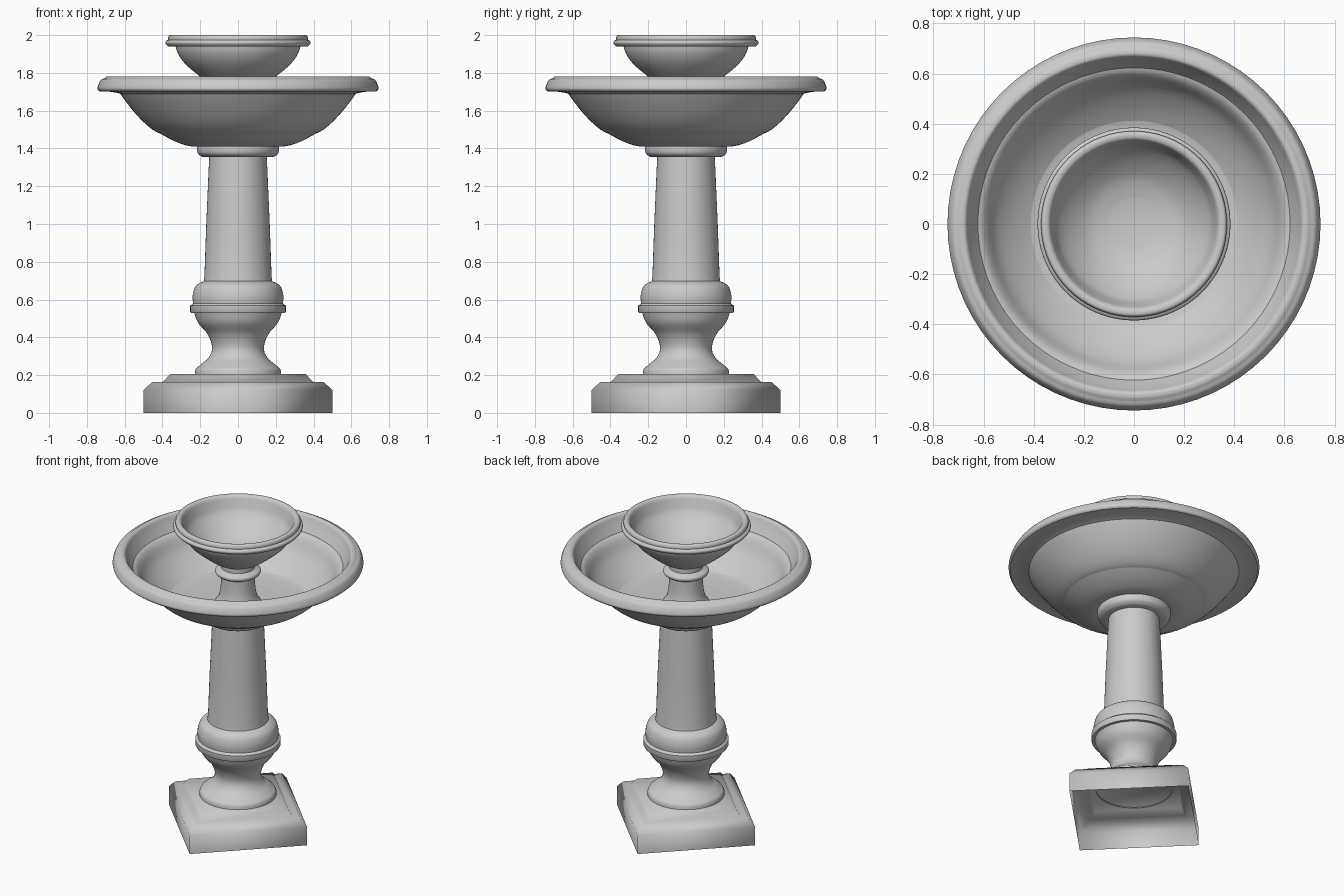
import bpy, bmesh, math

stone = bpy.data.materials.new("grey stone")
stone.diffuse_color = (0.6, 0.6, 0.6, 1)


def spline(pts, n=4):
    """Smooth curve through the given (radius, height) points."""
    out = []
    for i in range(len(pts) - 1):
        p0, p1, p2 = pts[max(i - 1, 0)], pts[i], pts[i + 1]
        p3 = pts[min(i + 2, len(pts) - 1)]
        for k in range(n):
            t = k / n
            out.append(tuple(
                0.5 * (2 * b + (c - a) * t + (2 * a - 5 * b + 4 * c - d) * t * t
                       + (3 * b - a - 3 * c + d) * t ** 3)
                for a, b, c, d in zip(p0, p1, p2, p3)))
    return out + [pts[-1]]


def lathe(name, profile, sides=72, angle=35):
    """Revolve a profile, given from the bottom outside to the top inside."""
    bm = bmesh.new()
    rings = []
    for r, z in profile:
        if r < 1e-4:
            rings.append([bm.verts.new((0, 0, z))] * sides)
        else:
            rings.append([bm.verts.new((r * math.cos(2 * math.pi * i / sides),
                                        r * math.sin(2 * math.pi * i / sides), z))
                          for i in range(sides)])
    for lo, hi in zip(rings, rings[1:]):
        for i in range(sides):
            j = (i + 1) % sides
            bm.faces.new(list(dict.fromkeys((lo[i], lo[j], hi[j], hi[i]))))
    me = bpy.data.meshes.new(name)
    bm.to_mesh(me)
    bm.free()
    me.materials.append(stone)
    ob = bpy.data.objects.new(name, me)
    bpy.context.collection.objects.link(ob)
    bpy.ops.object.select_all(action='DESELECT')
    ob.select_set(True)
    bpy.context.view_layer.objects.active = ob
    bpy.ops.object.shade_smooth_by_angle(angle=math.radians(angle))
    return ob


# Square stepped plinth, corners on the axes, open underneath
lathe("plinth", [(0.5, 0), (0.5, 0.12), (0.455, 0.163), (0.395, 0.165),
                 (0.36, 0.205), (0, 0.205)], sides=4, angle=180)

# Baluster foot, ring and tapering shaft
lathe("column",
      [(0.228, 0.2), (0.228, 0.222)]
      + spline([(0.222, 0.235), (0.195, 0.258), (0.155, 0.293), (0.137, 0.345),
                (0.16, 0.415), (0.21, 0.475), (0.232, 0.53)])
      + [(0.25, 0.53), (0.253, 0.535), (0.253, 0.568), (0.243, 0.575)]
      + spline([(0.238, 0.58), (0.24, 0.62), (0.228, 0.665), (0.205, 0.687),
                (0.181, 0.697)])
      + [(0.178, 0.72), (0.168, 1.0), (0.155, 1.3), (0.152, 1.355)])

# Collar under the large bowl
lathe("collar", [(0.15, 1.355)]
      + spline([(0.19, 1.355), (0.21, 1.37), (0.217, 1.39), (0.217, 1.42)]))

# Large bowl with rolled rim
lathe("large_bowl",
      [(0, 1.41)]
      + spline([(0.2, 1.41), (0.27, 1.415), (0.36, 1.45), (0.465, 1.515),
                (0.545, 1.59), (0.59, 1.665), (0.625, 1.69), (0.69, 1.702)])
      + spline([(0.733, 1.702), (0.744, 1.715), (0.738, 1.74), (0.725, 1.763),
                (0.705, 1.772)])
      + spline([(0.695, 1.78), (0.672, 1.778), (0.652, 1.74), (0.61, 1.67),
                (0.53, 1.57), (0.45, 1.498), (0.38, 1.472), (0.25, 1.462)])
      + [(0, 1.462)])

# Short stem carrying the small bowl
lathe("small_stem",
      spline([(0.14, 1.46), (0.115, 1.5), (0.103, 1.56), (0.098, 1.645)])
      + spline([(0.125, 1.647), (0.135, 1.66), (0.132, 1.675), (0.115, 1.685)])
      + [(0.1, 1.69), (0.1, 1.73)])

# Small bowl with moulded rim
lathe("small_bowl",
      [(0, 1.715)]
      + spline([(0.09, 1.715), (0.14, 1.737), (0.2, 1.78), (0.277, 1.845),
                (0.317, 1.9), (0.33, 1.94)])
      + spline([(0.37, 1.94), (0.384, 1.955), (0.382, 1.968), (0.37, 1.975)])
      + spline([(0.371, 1.985), (0.365, 1.998), (0.35, 2.0), (0.335, 1.99),
                (0.32, 1.95), (0.3, 1.905), (0.25, 1.85), (0.18, 1.8),
                (0.1, 1.775)])
      + [(0, 1.77)])
